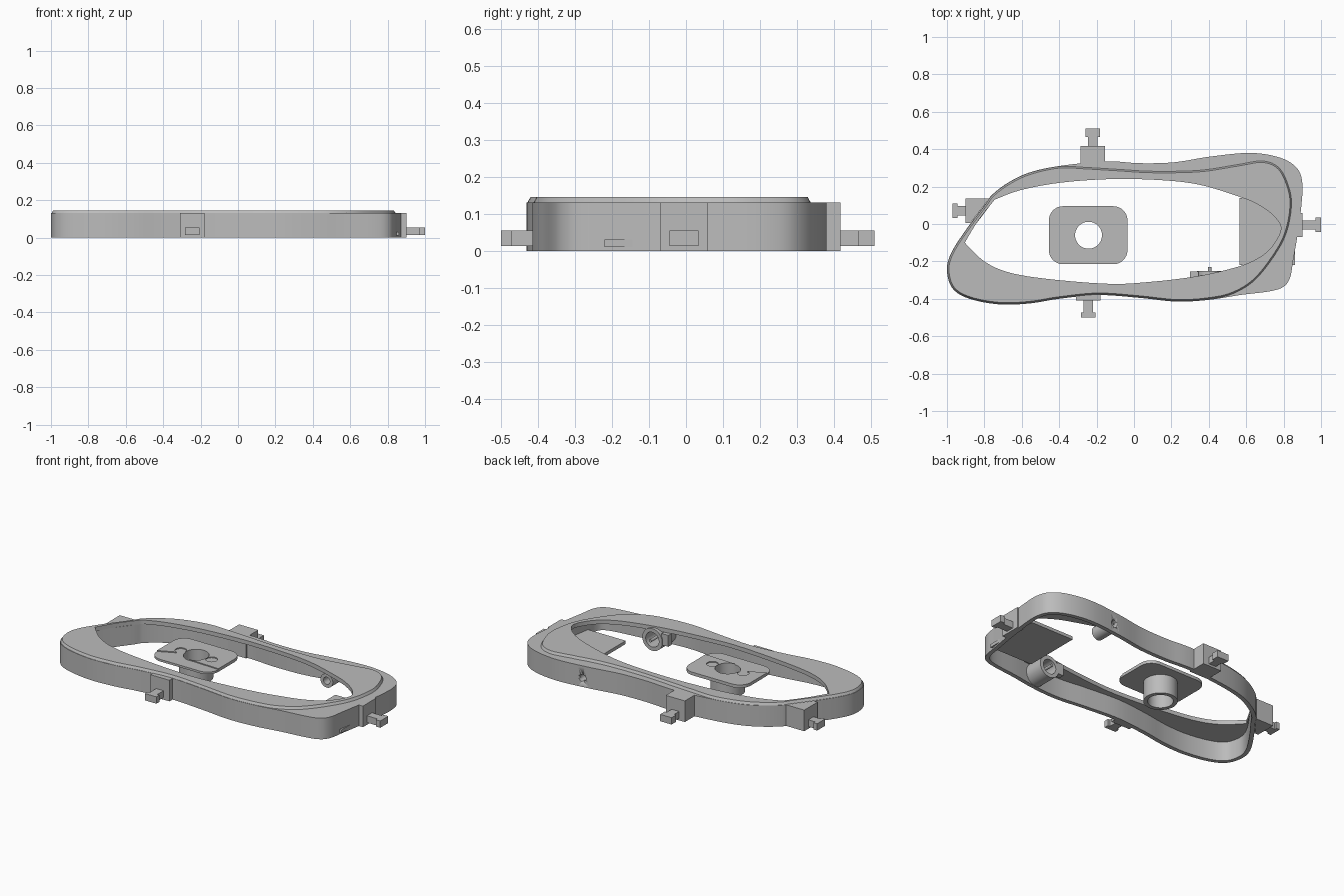
import bpy
import bmesh
import math
from mathutils import Matrix, Vector

# Remove the default cube only
default = bpy.data.objects.get("Cube")
if default:
    bpy.data.objects.remove(default, do_unlink=True)

# Single grey plastic material
GREY = (0.5, 0.5, 0.5, 1.0)
material = bpy.data.materials.new("plain grey")
material.use_nodes = True
material.diffuse_color = GREY
shader = next(n for n in material.node_tree.nodes if n.type == "BSDF_PRINCIPLED")
shader.inputs["Base Color"].default_value = GREY
shader.inputs["Roughness"].default_value = 0.6


# ---------- outline helpers ----------
def smooth_loop(points, steps=6):
    """Closed Catmull-Rom outline; a repeated point makes a sharp corner."""
    pts = [Vector(p) for p in points]
    count, result = len(pts), []
    for i in range(count):
        a, b, c, d = (pts[(i + k - 1) % count] for k in range(4))
        if (b - c).length < 0.001:
            continue
        for s in range(steps):
            t = s / steps
            result.append(0.5 * (2 * b + (c - a) * t
                                 + (2 * a - 5 * b + 4 * c - d) * t * t
                                 + (3 * b - a - 3 * c + d) * t ** 3))
    return result


def inset(loop, distance):
    """Move a clockwise outline inwards along its normals."""
    result = []
    for i, point in enumerate(loop):
        tangent = (loop[(i + 1) % len(loop)] - loop[i - 1]).normalized()
        result.append(point + distance * Vector((tangent.y, -tangent.x)))
    return result


def circle(radius, centre=(0, 0), sides=40):
    return [Vector(centre) + radius * Vector((math.cos(a), math.sin(a)))
            for a in (math.tau * i / sides for i in range(sides))]


def rectangle(x0, x1, y0, y1):
    return [Vector(p) for p in ((x0, y0), (x0, y1), (x1, y1), (x1, y0))]


def rounded_rectangle(x0, x1, y0, y1, radius, steps=8):
    centres = ((x1 - radius, y1 - radius), (x0 + radius, y1 - radius),
               (x0 + radius, y0 + radius), (x1 - radius, y0 + radius))
    result = []
    for quarter, centre in enumerate(centres):
        for s in range(steps + 1):
            a = (quarter + s / steps) * math.pi / 2
            result.append(Vector(centre) + radius * Vector((math.cos(a), math.sin(a))))
    return result


# ---------- solid helpers ----------
def slab(name, outline, holes, z0, z1, taper=0.0, matrix=None):
    """Extrude an outline with holes from z0 to z1, optionally tapering the top."""
    bm = bmesh.new()
    edges = []
    for loop in [outline] + holes:
        verts = [bm.verts.new((p.x, p.y, z0)) for p in loop]
        edges += [bm.edges.new((v, verts[(i + 1) % len(verts)]))
                  for i, v in enumerate(verts)]
    bmesh.ops.triangle_fill(bm, use_beauty=True, edges=edges, normal=(0, 0, 1))
    extruded = bmesh.ops.extrude_face_region(bm, geom=bm.faces[:])
    top = [g for g in extruded["geom"] if isinstance(g, bmesh.types.BMVert)]
    moved = {}
    if taper:
        moved = {(round(p.x, 4), round(p.y, 4)): q
                 for p, q in zip(outline, inset(outline, taper))}
    for v in top:
        v.co.z = z1
        target = moved.get((round(v.co.x, 4), round(v.co.y, 4)))
        if target:
            v.co.x, v.co.y = target
    bmesh.ops.recalc_face_normals(bm, faces=bm.faces[:])
    if matrix:
        bm.transform(matrix)
    mesh = bpy.data.meshes.new(name)
    bm.to_mesh(mesh)
    bm.free()
    mesh.materials.append(material)
    obj = bpy.data.objects.new(name, mesh)
    bpy.context.scene.collection.objects.link(obj)
    bpy.ops.object.select_all(action="DESELECT")
    obj.select_set(True)
    bpy.context.view_layer.objects.active = obj
    bpy.ops.object.shade_smooth_by_angle()
    return obj


def tube_along_y(name, x, y, z, radius, bore, length):
    """Tube starting at y and running towards the front."""
    matrix = Matrix.Translation((x, y, z)) @ Matrix.Rotation(math.pi / 2, 4, "X")
    holes = [circle(bore)] if bore else []
    return slab(name, circle(radius), holes, 0, length, matrix=matrix)


# ---------- outlines of the frame ----------
shared_side = [(.23, -.415), (.03, -.395), (-.19, -.38), (-.4, -.4), (-.56, -.425),
               (-.72, -.43), (-.88, -.4), (-.97, -.345), (-1, -.25), (-.98, -.16),
               (-.905, -.04), (-.8, .1), (-.76, .155), (-.675, .22), (-.56, .275),
               (-.4, .31)]
wall_side = [(-.15, .335), (.03, .325), (.215, .33), (.405, .36), (.62, .38),
             (.78, .355), (.87, .3), (.9, .22), (.895, .1), (.875, -.055),
             (.85, -.2), (.835, -.285), (.8, -.335), (.725, -.36), (.565, -.38),
             (.405, -.405)]
lid_side = [(-.25, .305), (-.08, .295), (.1, .285), (.35, .29), (.55, .32),
            (.69, .34), (.78, .3), (.83, .2), (.845, .1), (.82, -.04),
            (.76, -.16), (.65, -.3), (.53, -.375), (.4, -.405)]
opening_points = [(-.905, -.1), (-.905, -.1), (-.835, .015), (-.745, .13), (-.745, .13),
                  (-.61, .18), (-.4, .22), (-.13, .24), (.135, .235), (.35, .21),
                  (.565, .145), (.67, .1), (.75, .04), (.785, -.03), (.725, -.135),
                  (.62, -.205), (.475, -.25), (.3, -.285), (.08, -.31), (-.13, -.32),
                  (-.45, -.295), (-.665, -.26), (-.8, -.2)]
outer = smooth_loop(shared_side + wall_side)
lid_outline = inset(smooth_loop(shared_side + lid_side), 0.003)
opening = smooth_loop(opening_points)

# Frame: thin wall, flat deck and raised lid
wall = slab("frame_wall", outer, [inset(outer, 0.025)], 0, 0.12)
slab("frame_deck", outer, [opening], 0.12, 0.13)
slab("frame_lid", lid_outline, [opening], 0.13, 0.145, taper=0.008)

# Screw hole through the back wall, with its boss inside
SCREW_X, SCREW_Z = 0.45, 0.055
cutter = tube_along_y("screw_cutter", SCREW_X, 0.5, SCREW_Z, 0.022, 0, 0.25)
cutter.hide_render = True
cut = wall.modifiers.new("screw_hole", "BOOLEAN")
cut.operation = "DIFFERENCE"
cut.solver = "EXACT"
cut.object = cutter
bpy.context.view_layer.objects.active = wall
bpy.ops.object.modifier_apply(modifier=cut.name)
bpy.data.objects.remove(cutter, do_unlink=True)
tube_along_y("screw_boss", SCREW_X, 0.35, SCREW_Z, 0.042, 0.022, 0.13)

# Round housing on the front wall, with its pin and web
tube_along_y("front_housing", 0.405, -0.25, 0.068, 0.068, 0.045, 0.145)
tube_along_y("housing_pin", 0.405, -0.23, 0.068, 0.009, 0, 0.16)
slab("housing_web", rectangle(.3, .345, -.29, -.255), [], 0.05, 0.12)

# Shelf at the wide end
slab("end_shelf", rectangle(.565, .86, -.22, .14), [], 0.01, 0.03)

# Central button plate with tube and two shallow recesses
HUB = (-.243, -.06)
plate = rounded_rectangle(-.455, -.035, -.215, .095, 0.075)
bore = circle(0.072, HUB)
recesses = [circle(0.033, (HUB[0] + side * 0.105, HUB[1])) for side in (-1, 1)]
slab("button_plate_base", plate, [bore], 0.118, 0.131)
slab("button_plate_top", plate, [bore] + recesses, 0.131, 0.137)
slab("button_tube", circle(0.096, HUB), [bore], 0, 0.118)

# Four T-shaped clips: axis, sign, cross position, block (inner low, inner high,
# outer), head (inner, outer)
clips = {
    "back": ("y", 1, -.22, (.3, .3, .418), (.465, .51)),
    "front": ("y", -1, -.245, (.365, .365, .41), (.472, .5)),
    "right": ("x", -1, .07, (.875, .775, .9), (.945, .97)),
    "left": ("x", 1, -.005, (.86, .86, .9), (.97, 1)),
}
for side, (axis, sign, cross, block, head) in clips.items():
    def place(points):
        pairs = [(sign * along, cross + across) for along, across in points]
        return [Vector(p if axis == "x" else p[::-1]) for p in pairs]

    low, high, end = block
    half = 0.065
    slab(side + "_clip_block",
         place([(end, -half), (end, half), (high, half), (low, -half)]), [], 0, 0.13)
    slab(side + "_clip_stem",
         place(rectangle(end - 0.01, head[0] + 0.005, -0.025, 0.025)), [], 0.013, 0.055)
    slab(side + "_clip_head",
         place(rectangle(head[0], head[1], -0.039, 0.039)), [], 0.013, 0.055)
